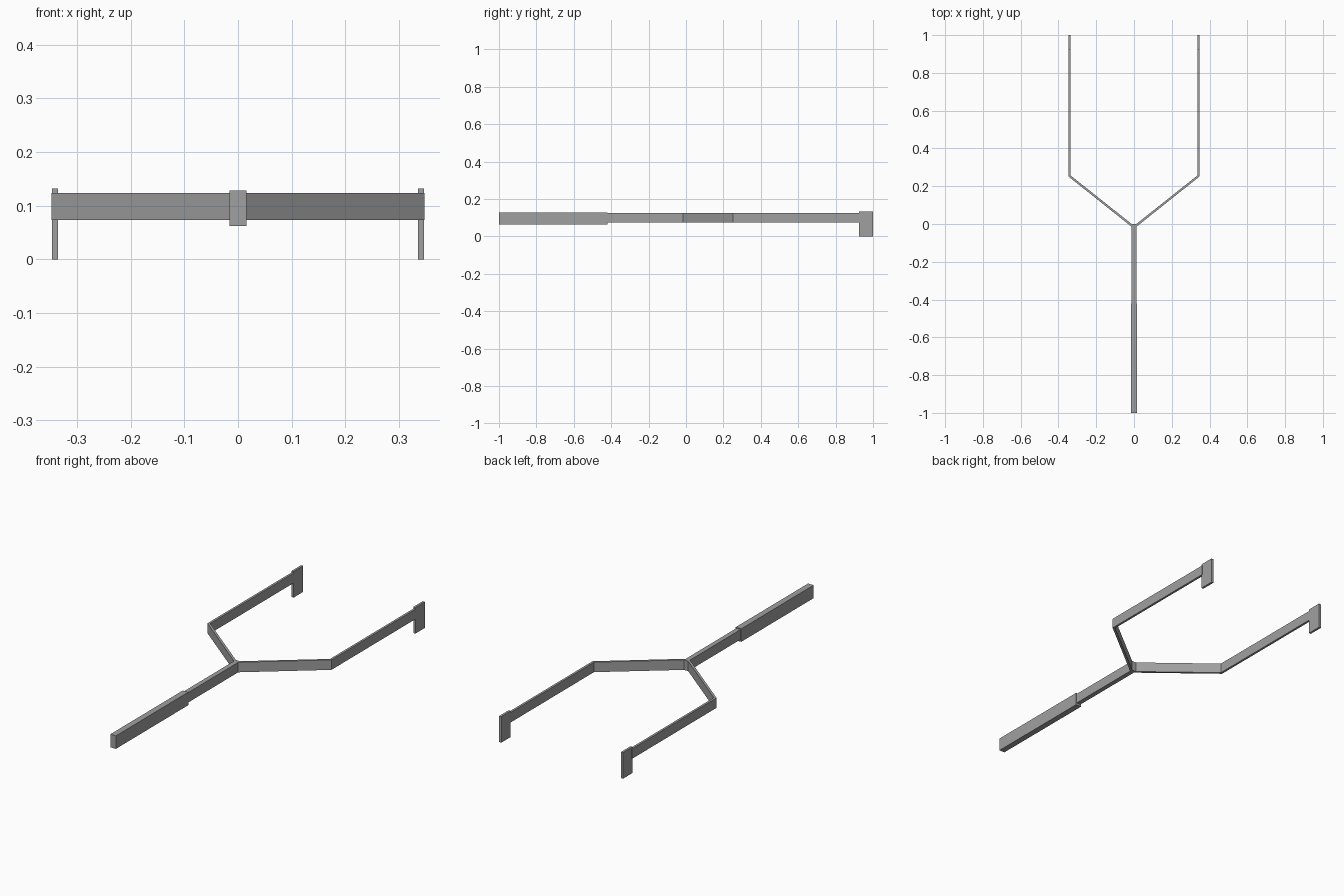
import bpy, bmesh

if "Cube" in bpy.data.objects:
    bpy.data.objects.remove(bpy.data.objects["Cube"])


def prism(name, outline, z0, z1):
    """Extrude a plan outline between two heights."""
    bm = bmesh.new()
    face = bm.faces.new([bm.verts.new((x, y, z0)) for x, y in outline])
    ext = bmesh.ops.extrude_face_region(bm, geom=[face])
    top = [v for v in ext["geom"] if isinstance(v, bmesh.types.BMVert)]
    bmesh.ops.translate(bm, verts=top, vec=(0, 0, z1 - z0))
    bmesh.ops.recalc_face_normals(bm, faces=bm.faces)
    mesh = bpy.data.meshes.new(name)
    bm.to_mesh(mesh)
    bm.free()
    obj = bpy.data.objects.new(name, mesh)
    bpy.context.collection.objects.link(obj)
    obj.data.materials.append(metal)
    return obj


def box(name, x0, x1, y0, y1, z0, z1):
    return prism(name, [(x0, y0), (x1, y0), (x1, y1), (x0, y1)], z0, z1)


# Dark grey metal
metal = bpy.data.materials.new("dark_metal")
metal.diffuse_color = (0.35, 0.35, 0.35, 1)
metal.use_nodes = True
metal.node_tree.nodes["Principled BSDF"].inputs["Base Color"].default_value = metal.diffuse_color

# Handle: thicker grip and slimmer shaft
box("grip", -0.0155, 0.0155, -1.0, -0.42, 0.0625, 0.1285)
box("shaft", -0.012, 0.012, -0.42, 0.0, 0.0735, 0.124)

# Fork arms with mitred bends, and downturned end plates, on both sides
for side, s in (("left", -1), ("right", 1)):
    arm = [(0.011, -0.016), (0.3475, 0.252), (0.3475, 0.93),
           (0.336, 0.93), (0.336, 0.257), (0.011, -0.001)]
    prism(side + "_arm", [(s * x, y) for x, y in arm], 0.0735, 0.124)
    box(side + "_end_plate", s * 0.3355, s * 0.347, 0.925, 1.0, 0.0, 0.1325)
